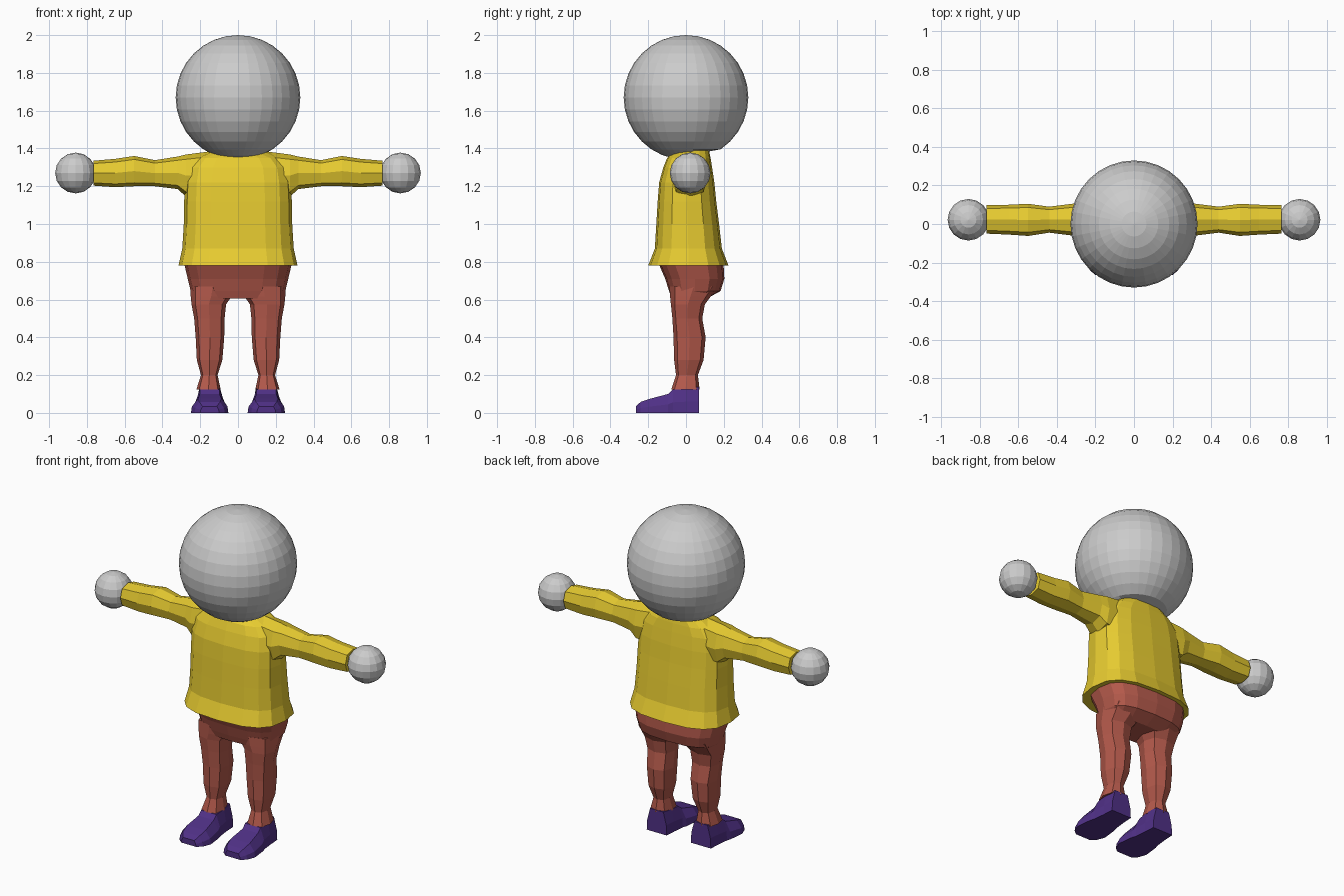
import bpy, bmesh, math

if "Cube" in bpy.data.objects:
    bpy.data.objects.remove(bpy.data.objects["Cube"])


def material(name, rgb):
    m = bpy.data.materials.new(name)
    m.diffuse_color = (*rgb, 1)
    m.use_nodes = True
    m.node_tree.nodes["Principled BSDF"].inputs["Base Color"].default_value = m.diffuse_color
    return m


yellow = material("yellow_cloth", (0.8, 0.6, 0.03))
red = material("red_cloth", (0.45, 0.1, 0.07))
purple = material("purple_leather", (0.08, 0.03, 0.24))


def skin(name, loops, mat=None):
    """Closed mesh through a list of equally sized point loops."""
    bm = bmesh.new()
    rings = [[bm.verts.new(p) for p in loop] for loop in loops]
    n = len(rings[0])
    for a, b in zip(rings, rings[1:]):
        for i in range(n):
            j = (i + 1) % n
            bm.faces.new((a[i], a[j], b[j], b[i]))
    bm.faces.new(rings[0])
    bm.faces.new(rings[-1])
    bmesh.ops.recalc_face_normals(bm, faces=bm.faces)
    me = bpy.data.meshes.new(name)
    bm.to_mesh(me)
    bm.free()
    ob = bpy.data.objects.new(name, me)
    bpy.context.collection.objects.link(ob)
    if mat:
        me.materials.append(mat)
    return ob


def oval(u0, u1, v0, v1, n, power):
    """Squarish oval filling the given extents."""
    pts = []
    for i in range(n):
        a = 2 * math.pi * i / n
        c, s = math.cos(a), math.sin(a)
        c = math.copysign(abs(c) ** power, c) if abs(c) > 1e-6 else 0
        s = math.copysign(abs(s) ** power, s) if abs(s) > 1e-6 else 0
        pts.append(((u0 + u1) / 2 + c * (u1 - u0) / 2,
                    (v0 + v1) / 2 + s * (v1 - v0) / 2))
    return pts


def union(base, *others):
    """Merge overlapping solids into base and drop the helpers."""
    for o in others:
        o.hide_render = True
        m = base.modifiers.new("union", 'BOOLEAN')
        m.operation = 'UNION'
        m.solver = 'EXACT'
        m.object = o
    dg = bpy.context.evaluated_depsgraph_get()
    me = bpy.data.meshes.new_from_object(base.evaluated_get(dg))
    base.modifiers.clear()
    base.data = me
    for o in others:
        bpy.data.objects.remove(o)


def ball(name, r, loc, seg):
    bpy.ops.mesh.primitive_uv_sphere_add(segments=seg, ring_count=seg // 2,
                                         radius=r, location=loc)
    bpy.context.object.name = name
    return bpy.context.object


# Head, slightly flattened behind the neck
head = ball("head", 0.33, (0, 0, 1.67), 32)
for v in head.data.vertices:
    if v.co.y > 0.03:
        v.co.z = max(v.co.z, -0.285)

# Hands
for side, s in (("right", -1), ("left", 1)):
    ball(side + "_hand", 0.108, (s * 0.86, 0.022, 1.27), 16)

# Shirt body: z, half width, front y, back y
body = [(0.78, 0.315, -0.2, 0.225), (0.87, 0.295, -0.165, 0.19),
        (1.0, 0.287, -0.157, 0.175), (1.12, 0.285, -0.15, 0.16),
        (1.22, 0.28, -0.142, 0.15), (1.3, 0.265, -0.12, 0.138),
        (1.35, 0.22, -0.1, 0.13), (1.39, 0.15, -0.085, 0.122)]
loops = []
for z, w, y0, y1 in body:
    dip = 0.3 if z == 1.39 else 0
    loops.append([(x, y, z + dip * min(y, 0))
                  for x, y in oval(-w, w, y0, y1, 16, 0.72)])
loops.append([(x, y, 1.375) for x, y in oval(-0.04, 0.04, -0.03, 0.05, 16, 1)])
shirt = skin("shirt", loops, yellow)

# Sleeves: x, bottom z, top z, front y, back y
sleeve = [(0.12, 1.14, 1.388, -0.07, 0.11), (0.275, 1.145, 1.368, -0.075, 0.115),
          (0.32, 1.185, 1.357, -0.06, 0.105), (0.44, 1.2, 1.338, -0.045, 0.09),
          (0.55, 1.2, 1.36, -0.062, 0.105), (0.65, 1.195, 1.345, -0.055, 0.1),
          (0.765, 1.203, 1.335, -0.05, 0.098)]
sleeves = [skin("sleeve", [[(s * x, y, z) for y, z in oval(y0, y1, z0, z1, 8, 0.75)]
                           for x, z0, z1, y0, y1 in sleeve], yellow)
           for s in (-1, 1)]
union(shirt, *sleeves)

# Trouser seat: z, half width, front y, back y
seat = [(0.605, 0.225, -0.075, 0.11), (0.645, 0.25, -0.09, 0.183),
        (0.71, 0.266, -0.11, 0.203), (0.82, 0.292, -0.158, 0.197)]
trousers = skin("trousers", [[(x, y, z) for x, y in oval(-w, w, y0, y1, 16, 0.72)]
                             for z, w, y0, y1 in seat], red)

# Trouser legs: z, inner x, outer x, front y, back y
leg = [(0.125, 0.092, 0.22, -0.078, 0.072), (0.2, 0.108, 0.196, -0.053, 0.063),
       (0.28, 0.083, 0.218, -0.063, 0.093), (0.4, 0.073, 0.224, -0.066, 0.104),
       (0.5, 0.071, 0.232, -0.072, 0.086), (0.575, 0.063, 0.246, -0.08, 0.1),
       (0.615, 0.035, 0.25, -0.084, 0.13), (0.67, 0.012, 0.254, -0.088, 0.17)]
legs = [skin("leg", [[(s * x, y, z) for x, y in oval(x0, x1, y0, y1, 8, 0.75)]
                     for z, x0, x1, y0, y1 in leg], red)
        for s in (-1, 1)]
union(trousers, *legs)

# Shoes: y, half width at sole, half width at top, height
shoe = [(0.07, 0.068, 0.045, 0.137), (0.0, 0.072, 0.055, 0.132),
        (-0.07, 0.08, 0.052, 0.124), (-0.095, 0.088, 0.052, 0.1),
        (-0.19, 0.099, 0.062, 0.075), (-0.24, 0.08, 0.055, 0.058),
        (-0.265, 0.05, 0.038, 0.035)]
for side, s in (("right", -1), ("left", 1)):
    skin(side + "_shoe",
         [[(s * 0.15 + x, y, z) for x, z in
           ((-w, 0), (-w * 0.95, h * 0.45), (-t, h), (t, h), (w * 0.95, h * 0.45), (w, 0))]
          for y, w, t, h in shoe], purple)
